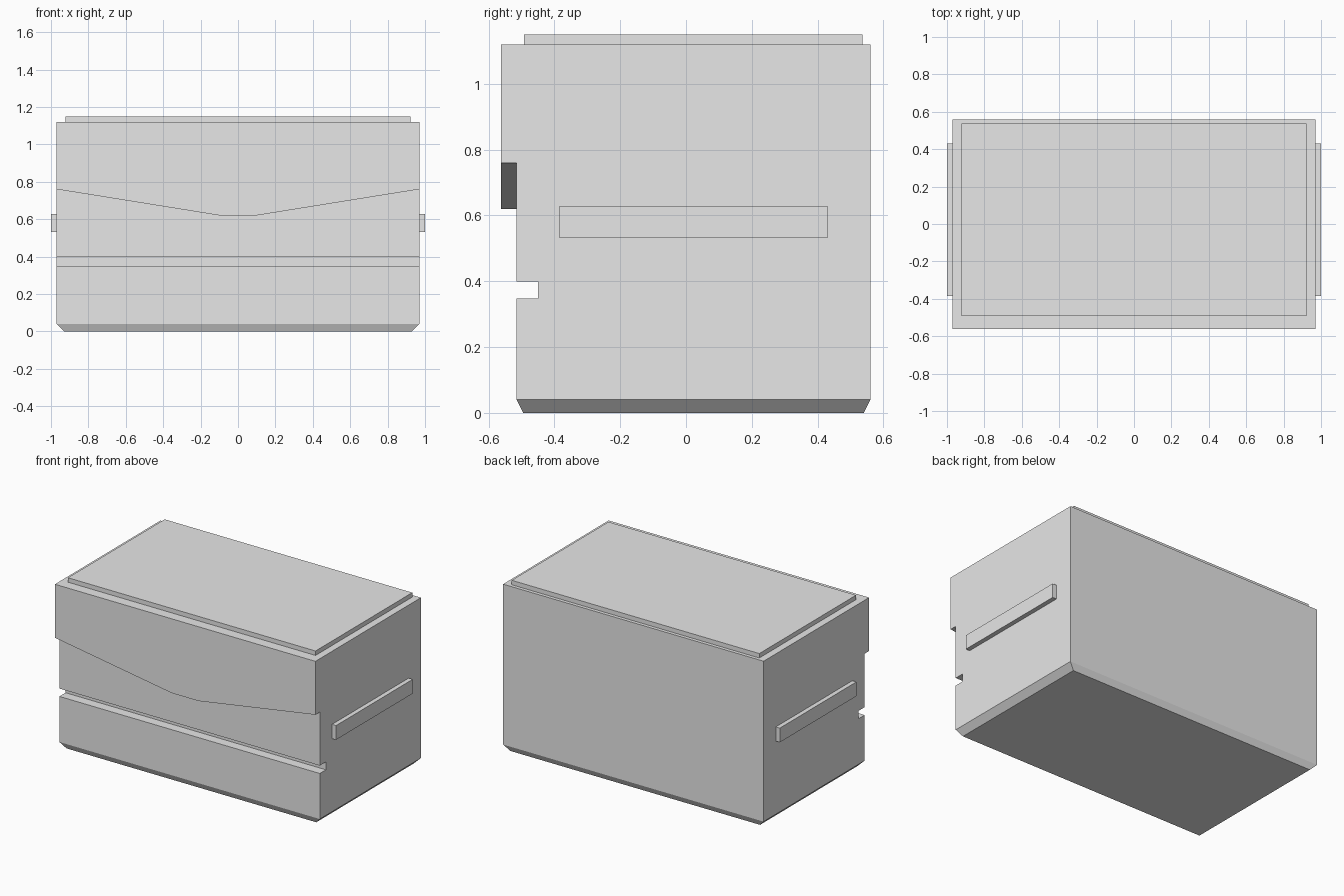
import bpy

default_cube = bpy.data.objects.get("Cube")
if default_cube:
    bpy.data.objects.remove(default_cube, do_unlink=True)

grey = bpy.data.materials.new("light grey")
grey.use_nodes = True
GREY = (0.8, 0.8, 0.8, 1.0)
grey.diffuse_color = GREY
grey.node_tree.nodes["Principled BSDF"].inputs["Base Color"].default_value = GREY


def loft(name, start, end):
    """Closed solid between two matching rings of points."""
    n = len(start)
    faces = [tuple(range(n)), tuple(range(2 * n - 1, n - 1, -1))]
    faces += [(i, i + n, (i + 1) % n + n, (i + 1) % n) for i in range(n)]
    mesh = bpy.data.meshes.new(name)
    mesh.from_pydata(start + end, [], faces)
    mesh.materials.append(grey)
    obj = bpy.data.objects.new(name, mesh)
    bpy.context.collection.objects.link(obj)
    # Consistent outward normals
    import bmesh
    bm = bmesh.new()
    bm.from_mesh(mesh)
    bmesh.ops.recalc_face_normals(bm, faces=bm.faces)
    bm.to_mesh(mesh)
    bm.free()
    return obj


def rect(x0, x1, y0, y1, z):
    return [(x0, y0, z), (x1, y0, z), (x1, y1, z), (x0, y1, z)]


W = 0.97           # half width of the chest
FRONT, LIP, BACK = -0.515, -0.562, 0.56
BASE, TOP = 0.04, 1.12

# Chest body: side profile with a front groove, extruded across the width
profile = [(FRONT, BASE), (BACK, BASE), (BACK, TOP), (FRONT, TOP),
           (FRONT, 0.4), (-0.45, 0.4), (-0.45, 0.347), (FRONT, 0.347)]
loft("chest_body", [(-W, y, z) for y, z in profile], [(W, y, z) for y, z in profile])

# Tapered base
loft("tapered_base",
     rect(-0.93, 0.93, FRONT + 0.02, BACK - 0.02, 0),
     rect(-W, W, FRONT, BACK, BASE))

# Front flap with a dipped lower edge
flap = [(-W, TOP), (-W, 0.76), (-0.1, 0.62), (0.1, 0.62), (W, 0.76), (W, TOP)]
loft("front_flap", [(x, LIP, z) for x, z in flap], [(x, FRONT, z) for x, z in flap])

# Raised top panel
loft("top_panel", rect(-0.922, 0.922, -0.492, 0.537, TOP),
     rect(-0.922, 0.922, -0.492, 0.537, 1.15))

# Side handles
for side, name in ((1, "left_handle"), (-1, "right_handle")):
    x0, x1 = sorted((side * W, side * 1.0))
    loft(name, rect(x0, x1, -0.385, 0.43, 0.532), rect(x0, x1, -0.385, 0.43, 0.628))
